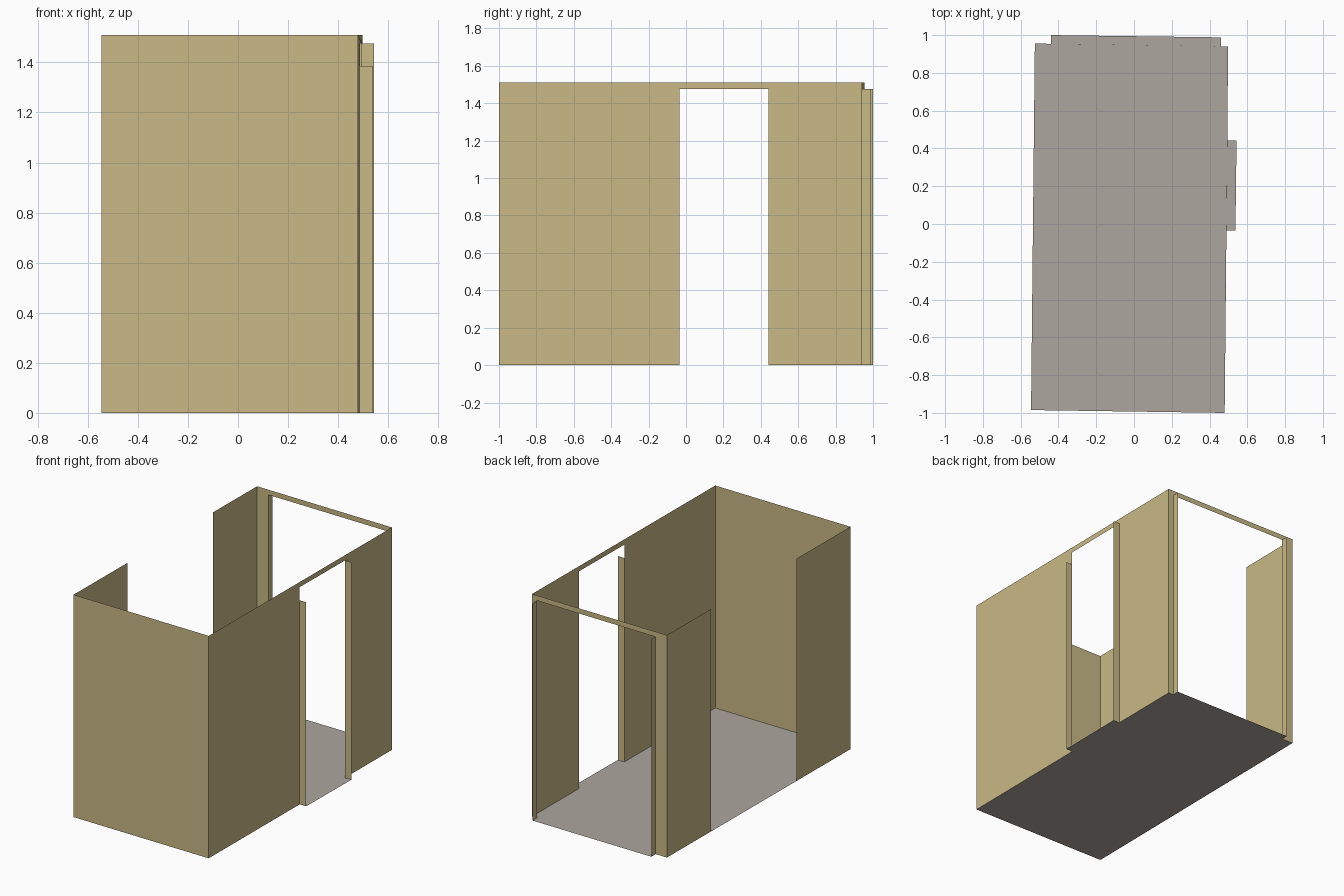
import bpy

if "Cube" in bpy.data.objects:
    bpy.data.objects.remove(bpy.data.objects["Cube"])

H = 1.51        # wall height
DOOR = 1.475    # door opening height


def material(name, rgb):
    m = bpy.data.materials.new(name)
    m.diffuse_color = (*rgb, 1)
    m.use_nodes = True
    m.node_tree.nodes["Principled BSDF"].inputs["Base Color"].default_value = m.diffuse_color
    return m


wall_mat = material("tan_wall", (0.584, 0.487, 0.237))
floor_mat = material("grey_floor", (0.423, 0.381, 0.352))


def sheet(name, points, mat):
    """One flat, zero-thickness polygon."""
    me = bpy.data.meshes.new(name)
    me.from_pydata(points, [], [list(range(len(points)))])
    me.materials.append(mat)
    ob = bpy.data.objects.new(name, me)
    bpy.context.collection.objects.link(ob)
    return ob


def wall(name, a, b, height=H):
    """Upright rectangle over the plan line a-b."""
    return sheet(name, [(*a, 0), (*b, 0), (*b, height), (*a, height)], wall_mat)


def door_wall(name, a, d0, d1, b):
    """Wall a-b with a doorway between d0 and d1, header above."""
    return sheet(name, [(*a, 0), (*d0, 0), (*d0, DOOR), (*d1, DOOR),
                        (*d1, 0), (*b, 0), (*b, H), (*a, H)], wall_mat)


# room corners in plan
FL, FR = (-0.545, -0.985), (0.48, -1.0)
BR, BL = (0.498, 0.94), (-0.525, 0.955)
# side doorway: inner and outer jamb edges
S0, S0o = (0.488, -0.035), (0.537, -0.035)
S1, S1o = (0.494, 0.442), (0.543, 0.442)
# back doorway: inner and outer jamb edges
B0, B0o = (0.46, 0.9405), (0.46, 0.988)
B1, B1o = (-0.44, 0.954), (-0.44, 1.0)


def on_left(y):
    """Point on the left wall line at the given y."""
    t = (y - FL[1]) / (BL[1] - FL[1])
    return (FL[0] + t * (BL[0] - FL[0]), y)


# floor, reaching into both doorways
plan = [FL, FR, S0, S0o, S1o, S1, BR, B0, B0o, B1o, B1, BL]
sheet("floor", [(*p, 0) for p in plan], floor_mat)

# walls
wall("front_wall", FL, FR)
door_wall("right_wall", FR, S0, S1, BR)
door_wall("back_wall", BR, B0, B1, BL)
# left wall has a full-height gap
wall("left_wall_back", BL, on_left(0.49))
wall("left_wall_front", on_left(-0.413), FL)

# door jambs
wall("side_jamb_front", S0, S0o, 1.385)
wall("side_jamb_back", S1o, S1, DOOR)
wall("back_jamb_right", B0, B0o, DOOR)
wall("back_jamb_left", B1o, B1, DOOR)
